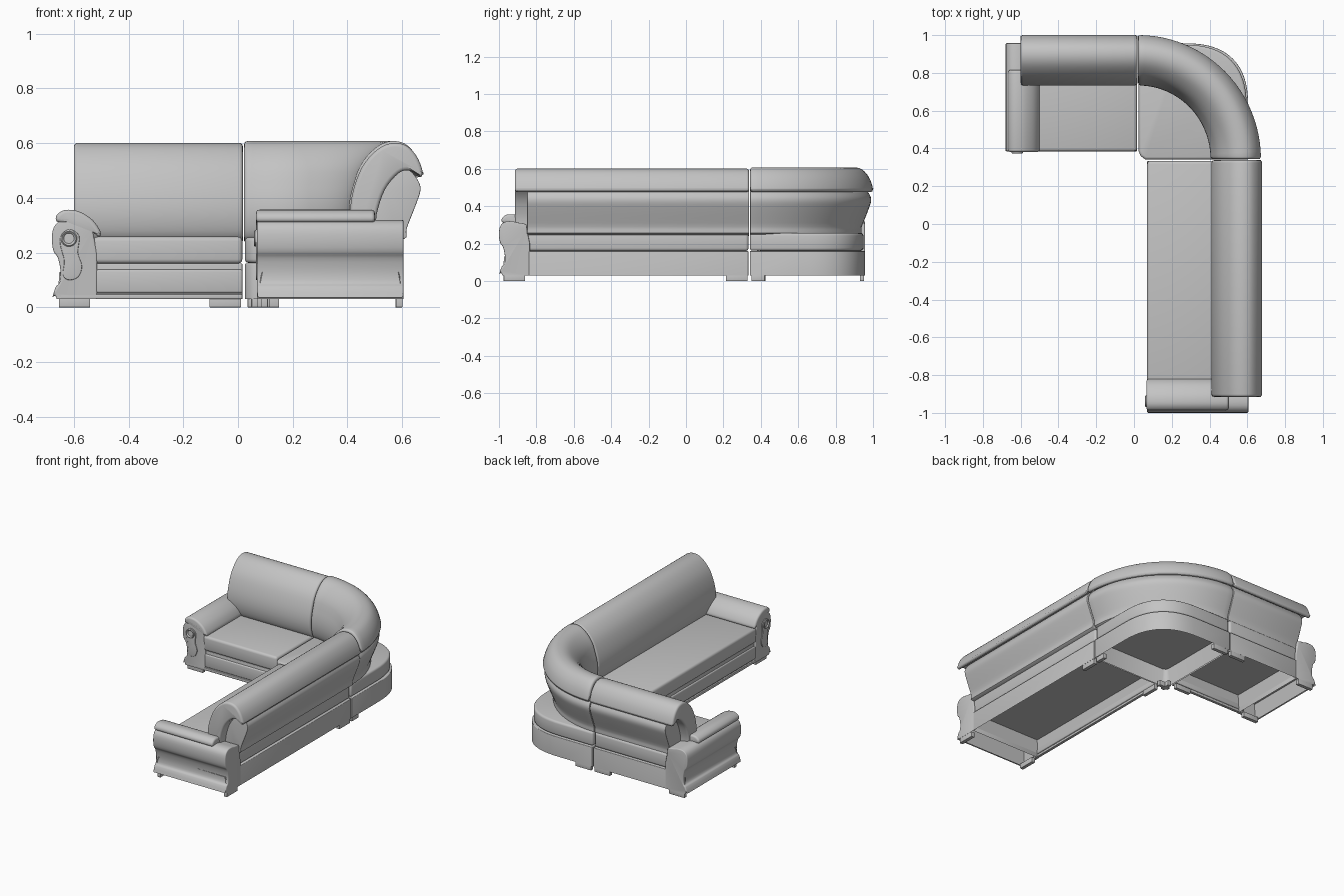
import bpy, bmesh, math
from mathutils import Vector

cube = bpy.data.objects.get("Cube")
if cube:
    bpy.data.objects.remove(cube)

mat = bpy.data.materials.new("grey_upholstery")
mat.use_nodes = True
GREY = (0.55, 0.55, 0.55, 1)
mat.diffuse_color = GREY
mat.node_tree.nodes["Principled BSDF"].inputs["Base Color"].default_value = GREY
parts = []


def smooth_loop(pts, steps=4):
    """Closed Catmull-Rom curve through 2D points."""
    out, n = [], len(pts)
    for i in range(n):
        a, b, c, d = (Vector(pts[(i + k) % n]) for k in (-1, 0, 1, 2))
        for s in range(steps):
            t = s / steps
            out.append(0.5 * (2 * b + (c - a) * t + (2 * a - 5 * b + 4 * c - d) * t**2
                              + (3 * b - a - 3 * c + d) * t**3))
    return out


def loft(name, rings, bevel=0.0, hollow=0.0):
    """Skin closed rings, cap the ends, recess the underside, round hard edges."""
    bm = bmesh.new()
    loops = [[bm.verts.new(p) for p in ring] for ring in rings]
    n = len(loops[0])
    for r0, r1 in zip(loops, loops[1:]):
        for i in range(n):
            j = (i + 1) % n
            bm.faces.new((r0[i], r0[j], r1[j], r1[i]))
    bm.faces.new(loops[0])
    bm.faces.new(loops[-1])
    bmesh.ops.recalc_face_normals(bm, faces=bm.faces)
    if bevel:
        sharp = [e for e in bm.edges if e.calc_face_angle(0) > math.radians(50)
                 and not (hollow and all(v.co.z < 0.04 for v in e.verts))]
        bmesh.ops.bevel(bm, geom=sharp, offset=bevel, segments=3, profile=0.5,
                        affect='EDGES', clamp_overlap=False)
    if hollow:
        bm.normal_update()
        under = [f for f in bm.faces if f.normal.z < -0.95 and f.calc_center_median().z < 0.04]
        bmesh.ops.inset_region(bm, faces=under, thickness=0.02, use_even_offset=True)
        bmesh.ops.translate(bm, verts=list({v for f in under for v in f.verts}), vec=(0, 0, hollow))
    me = bpy.data.meshes.new(name)
    bm.to_mesh(me)
    bm.free()
    me.materials.append(mat)
    ob = bpy.data.objects.new(name, me)
    bpy.context.collection.objects.link(ob)
    parts.append(ob)
    return ob


def prism(name, outline, z0, z1, bevel=0.0, hollow=0.0):
    return loft(name, [[(x, y, z) for x, y in outline] for z in (z0, z1)], bevel, hollow)


def box(name, place, u, v, z, bevel=0.0, hollow=0.0):
    outline = [place(a, b) for a, b in ((u[0], v[0]), (u[1], v[0]), (u[1], v[1]), (u[0], v[1]))]
    return prism(name, outline, z[0], z[1], bevel, hollow)


# Local frame of each run: u points along the run to its arm, v points to its back
def short_place(u, v):
    return (-u, v)


def long_place(u, v):
    return (v, -u)


OFF = 0.33
# Backrest cross-sections as (depth, height)
CUSHION = smooth_loop([(0.43, 0.25), (0.405, 0.32), (0.41, 0.41), (0.445, 0.51), (0.5, 0.575),
                       (0.555, 0.6), (0.61, 0.59), (0.65, 0.545), (0.67, 0.485), (0.655, 0.482),
                       (0.62, 0.5), (0.58, 0.49), (0.53, 0.43), (0.5, 0.34), (0.49, 0.25)])
SHELL = smooth_loop([(0.5, 0.25), (0.5, 0.36), (0.54, 0.45), (0.58, 0.5), (0.62, 0.5),
                     (0.65, 0.465), (0.66, 0.43), (0.645, 0.38), (0.61, 0.29), (0.6, 0.25)])


def straight_back(name, profile, place, u0, u1, shift, bevel):
    loft(name, [[(*place(u, d + shift), z) for d, z in profile] for u in (u0, u1)], bevel)


def corner_back(name, profile, bevel, lift=0.0):
    rings = []
    for k in range(25):
        t = math.pi / 2 * k / 24
        # ends stay a hair short of the neighbouring sections
        rings.append([(0.022 + (d - 0.02) * math.cos(t), 0.343 + (d - 0.013) * math.sin(t),
                       z + lift * (z > 0.48)) for d, z in profile])
    loft(name, rings, bevel)


straight_back("short_back_cushion", CUSHION, short_place, -0.018, 0.6, OFF, 0.014)
straight_back("short_back_shell", SHELL, short_place, -0.018, 0.54, OFF, 0.004)
straight_back("long_back_cushion", CUSHION, long_place, -0.338, 0.915, 0.007, 0.014)
straight_back("long_back_shell", SHELL, long_place, -0.338, 0.85, 0.007, 0.004)
corner_back("corner_back_cushion", CUSHION, 0.014, 0.007)
corner_back("corner_back_shell", SHELL, 0.004)

# Arm sections as (inset from the outer side, height)
ARM = smooth_loop([(0.012, 0.045), (0.014, 0.075), (0.028, 0.09), (0.032, 0.13), (0.022, 0.18),
                   (0.006, 0.205), (0, 0.25), (0.008, 0.295), (0.04, 0.318), (0.1, 0.312),
                   (0.15, 0.275)], 3)[:-2] + [Vector(p) for p in ((0.165, 0.2), (0.165, 0.03), (0.018, 0.03))]
PAD = smooth_loop([(0.015, 0.318), (0.02, 0.34), (0.05, 0.356), (0.1, 0.35), (0.15, 0.318),
                   (0.178, 0.275), (0.172, 0.258), (0.155, 0.27), (0.125, 0.295), (0.08, 0.31),
                   (0.035, 0.308)])
SCROLL = smooth_loop([(0.03, 0.23), (0.045, 0.17), (0.04, 0.12), (0.06, 0.1), (0.095, 0.11),
                      (0.11, 0.15), (0.095, 0.2), (0.1, 0.26), (0.065, 0.285), (0.035, 0.265)])


def run(name, place, inner, outer, front, back):
    """Seat, base, arm and feet of one straight run."""
    seat_end = outer - 0.16
    box(name + "_seat_cushion", place, (inner, seat_end + 0.01), (front, back - 0.01),
        (0.16, 0.258), 0.016)
    box(name + "_base", place, (inner, seat_end), (front + 0.01, back), (0.03, 0.16), 0.004, 0.11)
    box(name + "_front_rail", place, (inner, outer - 0.12), (front + 0.002, front + 0.02),
        (0.052, 0.138), 0.008)
    box(name + "_plinth", place, (inner, outer - 0.03), (front, front + 0.02), (0.03, 0.048), 0.004)

    def sweep(part, profile, v0, v1, bevel, hollow=0.0):
        loft(f"{name}_{part}", [[(*place(outer - w, v), z) for w, z in profile]
                                for v in (v0, v1)], bevel, hollow)
    sweep("arm", ARM, front, back, 0.006, 0.1)
    sweep("arm_pad", PAD, front - 0.004, front + 0.43, 0.012)
    sweep("arm_scroll", SCROLL, front - 0.005, front + 0.01, 0.003)

    # Round boss in the eye of the scroll
    circle = [(math.cos(a * math.pi / 12), math.sin(a * math.pi / 12)) for a in range(24)]
    steps = ((0.03, 0.01), (0.03, -0.008), (0.026, -0.012), (0.021, -0.008), (0.018, -0.004))
    loft(name + "_arm_boss", [[(*place(outer - 0.062 + r * c, front + v), 0.252 + r * s)
                               for c, s in circle] for r, v in steps])

    # Feet, front and back
    for side, v in (("front", front + 0.015), ("back", back - 0.028)):
        for end, u in (("outer", outer - 0.14), ("inner", inner + 0.005)):
            box(f"{name}_{side}_{end}_foot", place, (u, u + 0.115), (v, v + 0.024),
                (0, 0.034), 0.002)


run("short", short_place, -0.016, 0.68, 0.385, 0.957)
run("long", long_place, -0.334, 1.0, 0.07, 0.605)


def corner_outline(inset):
    """Square plan with a swept outer corner and a clipped inner one."""
    r, x1, y1 = 0.35, 0.605 - inset, 0.957 - inset
    pts = [(0.025, y1), (0.025, 0.385), (0.035, 0.36), (0.06, 0.342), (x1, 0.342)]
    for k in range(17):
        t = math.pi / 2 * k / 16
        pts.append((x1 - r + r * math.cos(t) ** 0.77, y1 - r + r * max(math.sin(t), 0) ** 0.77))
    return pts


prism("corner_base", corner_outline(0), 0.03, 0.16, 0.004, 0.11)
prism("corner_seat_cushion", corner_outline(0.008), 0.162, 0.256, 0.014)


def corner_place(u, v):
    return (u, v)


for i, (u, v) in enumerate((((0.035, 0.115), (0.365, 0.389)), ((0.05, 0.074), (0.35, 0.42)),
                            ((0.035, 0.15), (0.929, 0.953)), ((0.575, 0.599), (0.35, 0.42)))):
    box(f"corner_foot_{i + 1}", corner_place, u, v, (0, 0.034), 0.002)

# Smooth shading with crisp seams
bpy.ops.object.select_all(action='DESELECT')
for ob in parts:
    ob.select_set(True)
bpy.context.view_layer.objects.active = parts[0]
bpy.ops.object.shade_smooth_by_angle(angle=math.radians(40))
